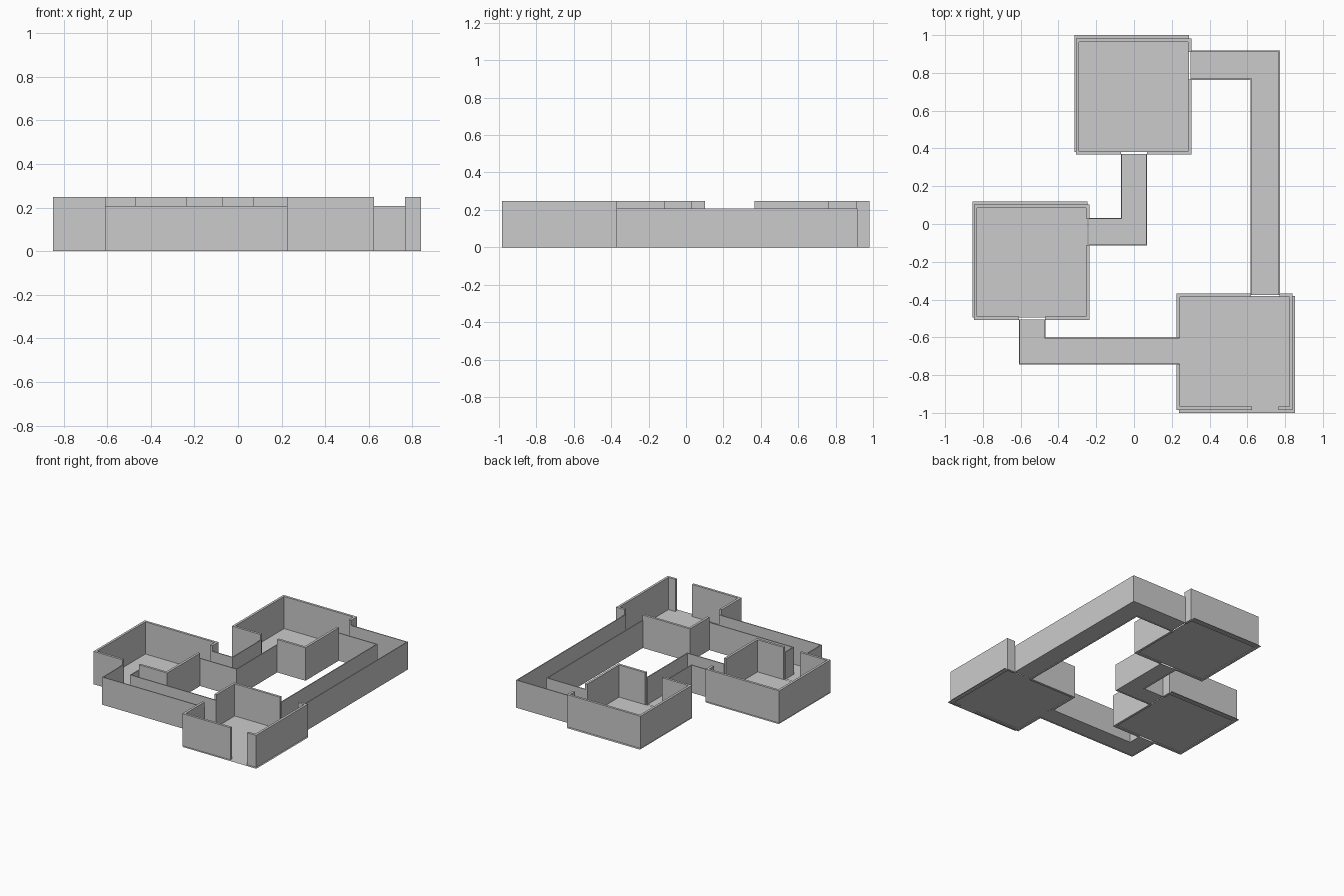
import bpy, bmesh
from mathutils import Vector

if "Cube" in bpy.data.objects:
    bpy.data.objects.remove(bpy.data.objects["Cube"])

FLOOR_Z = 0.006
ROOM_H, ROOM_T = 0.248, 0.018
HALL_H, HALL_T = 0.208, 0.007


def build(name, polygons, z, height=0):
    """Flat polygons at height z, optionally extruded upward into solids."""
    bm = bmesh.new()
    for pts in polygons:
        face = bm.faces.new([bm.verts.new((p[0], p[1], z)) for p in pts])
        if height:
            res = bmesh.ops.extrude_face_region(bm, geom=[face], use_keep_orig=True)
            verts = [g for g in res["geom"] if isinstance(g, bmesh.types.BMVert)]
            bmesh.ops.translate(bm, verts=verts, vec=(0, 0, height))
    if height:
        bmesh.ops.recalc_face_normals(bm, faces=bm.faces[:])
    mesh = bpy.data.meshes.new(name)
    bm.to_mesh(mesh)
    bm.free()
    obj = bpy.data.objects.new(name, mesh)
    bpy.context.collection.objects.link(obj)


def ribbon(path, t):
    """Outline of a wall of thickness t lying to the left of a square-cornered path."""
    pts = [Vector(p) for p in path]
    normals = []
    for a, b in zip(pts, pts[1:]):
        d = (b - a).normalized()
        normals.append(Vector((-d.y, d.x)))
    inner = []
    for i, p in enumerate(pts):
        if i == 0:
            off = normals[0]
        elif i == len(pts) - 1:
            off = normals[-1]
        else:
            off = normals[i - 1] + normals[i]
        inner.append(p + off * t)
    return pts + inner[::-1]


def rect(x0, x1, y0, y1):
    return [(x0, y0), (x1, y0), (x1, y1), (x0, y1)]


# Rooms: floor rectangle (slightly offset) and wall runs between the doorways
rooms = {
    "north_room": (rect(-0.315, 0.292, 0.38, 1.0), [
        [(0.305, 0.91), (0.305, 0.981), (-0.308, 0.981), (-0.308, 0.367), (-0.07, 0.367)],
        [(0.07, 0.367), (0.305, 0.367), (0.305, 0.765)]]),
    "west_room": (rect(-0.855, -0.245, -0.495, 0.118), [
        [(-0.235, 0.03), (-0.235, 0.102), (-0.848, 0.102), (-0.848, -0.508), (-0.608, -0.508)],
        [(-0.47, -0.508), (-0.235, -0.508), (-0.235, -0.115)]]),
    "south_room": (rect(0.238, 0.853, -1.0, -0.38), [
        [(0.62, -0.368), (0.225, -0.368), (0.225, -0.6)],
        [(0.225, -0.745), (0.225, -0.984), (0.625, -0.984)],
        [(0.765, -0.984), (0.84, -0.984), (0.84, -0.368), (0.77, -0.368)]]),
}
for name, (floor, runs) in rooms.items():
    build(name + "_floor", [floor], FLOOR_Z)
    build(name + "_walls", [ribbon(r, ROOM_T) for r in runs], 0, ROOM_H)

# L-shaped corridors: outer and inner wall paths, floor in between
corridors = {
    "middle_corridor": (
        [(-0.24, -0.115), (0.07, -0.115), (0.07, 0.37)],
        [(-0.07, 0.37), (-0.07, 0.033), (-0.24, 0.033)]),
    "east_corridor": (
        [(0.773, -0.375), (0.773, 0.918), (0.3, 0.918)],
        [(0.3, 0.763), (0.617, 0.763), (0.617, -0.375)]),
    "south_corridor": (
        [(-0.61, -0.505), (-0.61, -0.745), (0.24, -0.745)],
        [(0.24, -0.6), (-0.468, -0.6), (-0.468, -0.505)]),
}
for name, (outer, inner) in corridors.items():
    build(name + "_floor", [outer + inner], FLOOR_Z - 0.002)
    build(name + "_walls", [ribbon(outer, HALL_T), ribbon(inner, HALL_T)], 0, HALL_H)
